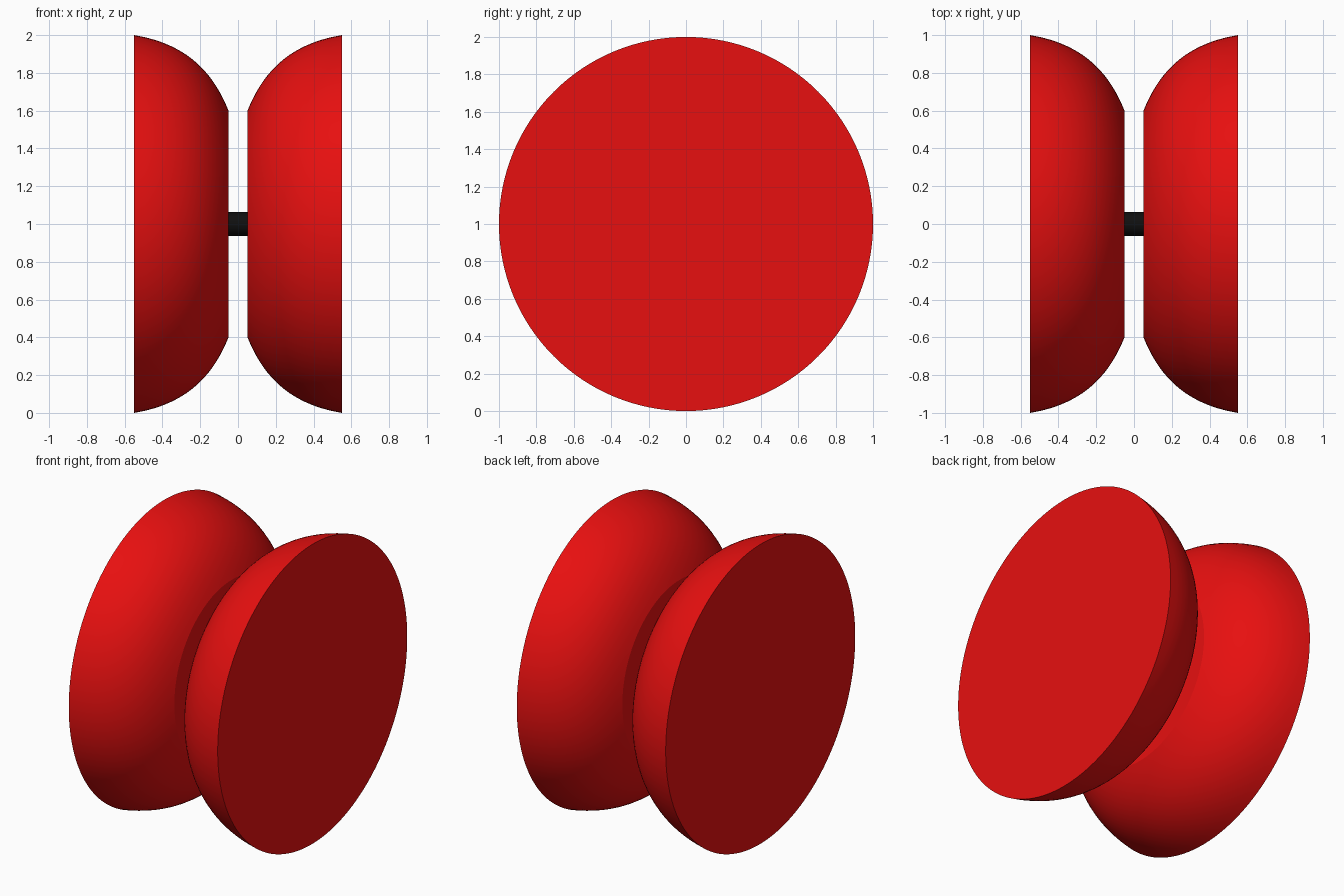
import bpy, bmesh, math
from mathutils import Matrix, Vector

if "Cube" in bpy.data.objects:
    bpy.data.objects.remove(bpy.data.objects["Cube"])


def material(name, color):
    m = bpy.data.materials.new(name)
    m.diffuse_color = color
    m.use_nodes = True
    m.node_tree.nodes["Principled BSDF"].inputs["Base Color"].default_value = m.diffuse_color
    return m


def turned_part(name, profile, sides, mat):
    """Spin an (x, radius) profile about the x axis at z = 1 and cap both ends."""
    bm = bmesh.new()
    rings = []
    for x, r in profile:
        rings.append([bm.verts.new((x, r * math.cos(a), 1 + r * math.sin(a)))
                      for a in (2 * math.pi * i / sides for i in range(sides))])
    for a, b in zip(rings, rings[1:]):
        for i in range(sides):
            j = (i + 1) % sides
            bm.faces.new((a[i], a[j], b[j], b[i]))
    bm.faces.new(rings[0])
    bm.faces.new(rings[-1])
    bmesh.ops.recalc_face_normals(bm, faces=bm.faces)
    mesh = bpy.data.meshes.new(name)
    bm.to_mesh(mesh)
    bm.free()
    ob = bpy.data.objects.new(name, mesh)
    bpy.context.collection.objects.link(ob)
    mesh.materials.append(mat)
    bpy.ops.object.select_all(action='DESELECT')
    ob.select_set(True)
    bpy.context.view_layer.objects.active = ob
    bpy.ops.object.shade_smooth_by_angle(angle=math.radians(15))
    return ob


red = material("red_plastic", (0.8, 0.005, 0.005, 1))
black = material("black_axle", (0.005, 0.005, 0.005, 1))

# Rounded flank, from the inner gap out to the rim
P = [(0.05, 0.6), (0.12, 0.77), (0.24, 0.95), (0.55, 1.0)]
flank = []
for k in range(17):
    t = k / 16
    w = ((1 - t) ** 3, 3 * t * (1 - t) ** 2, 3 * t * t * (1 - t), t ** 3)
    flank.append(tuple(sum(wi * p[c] for wi, p in zip(w, P)) for c in (0, 1)))

# Two mirrored discs
for side, s in (("left", -1), ("right", 1)):
    turned_part(side + "_disc", [(s * x, r) for x, r in flank], 128, red)

# Axle between the discs
turned_part("axle", [(-0.05, 0.0625), (0.05, 0.0625)], 32, black)
